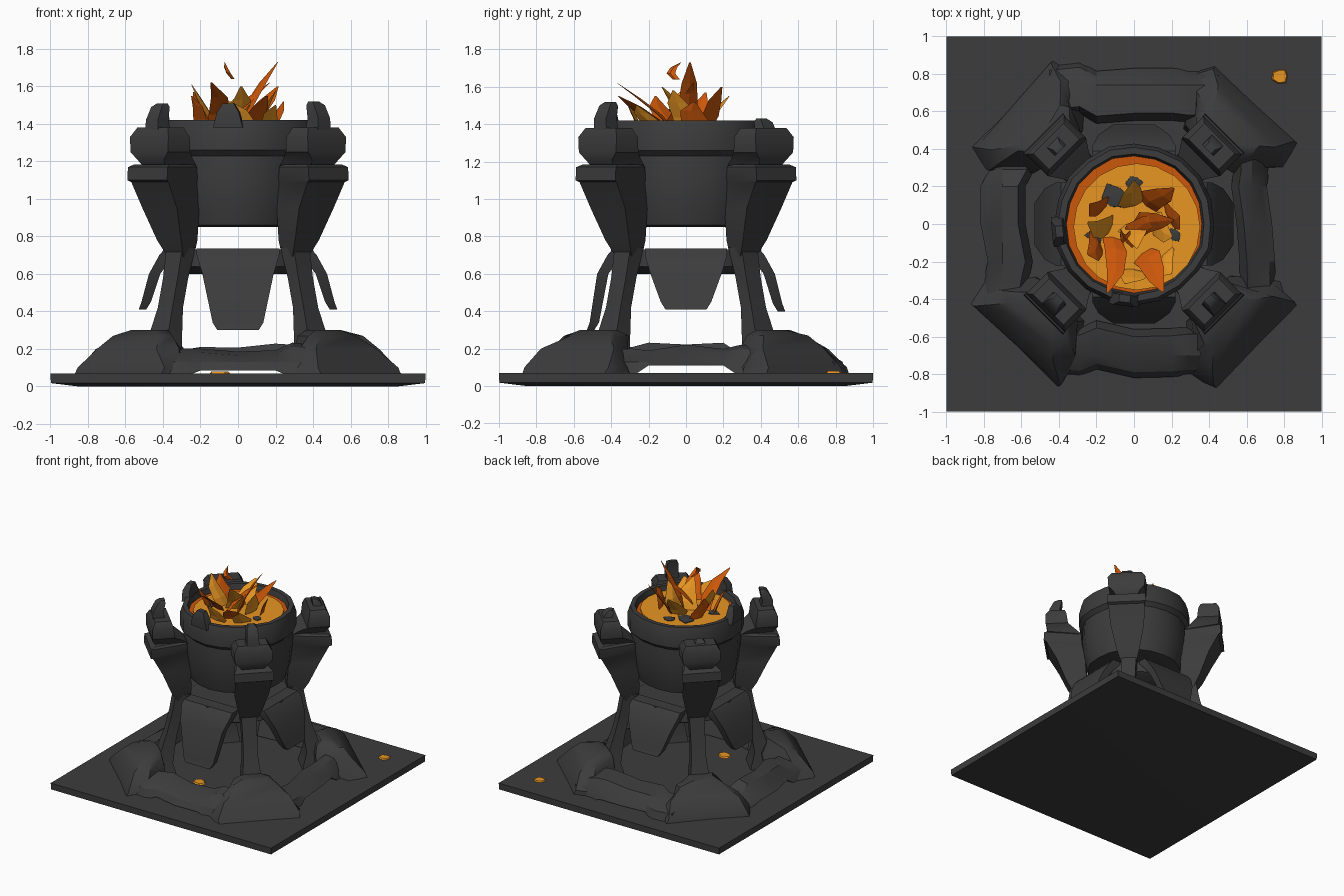
import bpy, bmesh, math, random
from mathutils import Vector

if "Cube" in bpy.data.objects:
    bpy.data.objects.remove(bpy.data.objects["Cube"])

random.seed(4)


def material(name, rgb):
    m = bpy.data.materials.new(name)
    m.diffuse_color = (*rgb, 1)
    m.use_nodes = True
    m.node_tree.nodes["Principled BSDF"].inputs["Base Color"].default_value = m.diffuse_color
    return m


STONE = material("dark stone", (0.045, 0.045, 0.046))
BRIGHT = material("bright orange", (0.82, 0.31, 0.017))
DEEP = material("deep orange", (0.60, 0.095, 0.003))


def polar(angle, r, t, z):
    """Point at radius r and sideways offset t, for a part facing the angle."""
    c, s = math.cos(angle), math.sin(angle)
    return Vector((r * c - t * s, r * s + t * c, z))


def loft(name, rings, mat, smooth=35):
    """Skin a stack of equal-length point rings and cap both ends."""
    bm = bmesh.new()
    rows = [[bm.verts.new(p) for p in ring] for ring in rings]
    n = len(rows[0])
    for a, b in zip(rows, rows[1:]):
        for i in range(n):
            bm.faces.new((a[i], a[(i + 1) % n], b[(i + 1) % n], b[i]))
    bm.faces.new(rows[0][::-1])
    bm.faces.new(rows[-1])
    bmesh.ops.recalc_face_normals(bm, faces=bm.faces)
    me = bpy.data.meshes.new(name)
    bm.to_mesh(me)
    bm.free()
    me.materials.append(mat)
    ob = bpy.data.objects.new(name, me)
    bpy.context.collection.objects.link(ob)
    if smooth:
        bpy.ops.object.select_all(action='DESELECT')
        ob.select_set(True)
        bpy.context.view_layer.objects.active = ob
        bpy.ops.object.shade_smooth_by_angle(angle=math.radians(smooth))
    return ob


def block(name, angle, sections, taper=1.0, mat=STONE):
    """Four-sided loft; each section is (radius, z, half depth, half width).
    Taper narrows the inner side."""
    rings = []
    for r, z, d, w in sections:
        rings.append([polar(angle, r + a * d, b * w * (taper if a < 0 else 1), z)
                      for a, b in ((-1, -1), (1, -1), (1, 1), (-1, 1))])
    return loft(name, rings, mat)


def disc(name, x, y, sections, sides, mat, wobble=0.0):
    rings = []
    k = [1 + random.uniform(-wobble, wobble) for _ in range(sides)]
    for r, z in sections:
        rings.append([(x + r * k[i] * math.cos(math.tau * i / sides),
                       y + r * k[i] * math.sin(math.tau * i / sides), z) for i in range(sides)])
    return loft(name, rings, mat)


# Square ground slab, bowed slightly underneath
block("base_slab", 0, [(0, 0, 0.85, 0.85), (0, 0.018, 0.998, 0.998), (0, 0.07, 1, 1)])

# Four corner legs with rock mounds, brackets and heads
HORN_TOP = (1.43, 1.40, 1.51, 1.52)
for k in range(4):
    a = math.pi / 4 + k * math.pi / 2
    levels = [
        (0.03, [(0.93, 0.32), (0.78, 0.36), (0.54, 0.17)]),
        (0.10, [(0.90, 0.31), (0.77, 0.33), (0.55, 0.16)]),
        (0.20, [(0.82, 0.23), (0.73, 0.25), (0.56, 0.13)]),
        (0.27, [(0.75, 0.15), (0.70, 0.17), (0.57, 0.11)]),
        (0.30, [(0.68, 0.08), (0.65, 0.09), (0.59, 0.07)])]
    rings = []
    for z, half in levels:
        pts = half + [(r, -t) for r, t in half[::-1]]
        rings.append([polar(a, r + random.uniform(-.025, .025), t + random.uniform(-.03, .03), z)
                      for r, t in pts])
    loft("rock_mound", rings, STONE)
    block("leg", a, [(0.57, 0.07, 0.10, 0.10), (0.565, 0.20, 0.06, 0.08),
                     (0.51, 0.42, 0.04, 0.055), (0.47, 0.58, 0.04, 0.055),
                     (0.43, 0.74, 0.05, 0.06)])
    block("bracket", a, [(0.42, 0.69, 0.05, 0.06), (0.44, 0.78, 0.08, 0.09),
                         (0.48, 0.95, 0.11, 0.13), (0.53, 1.09, 0.135, 0.14),
                         (0.54, 1.10, 0.145, 0.15), (0.54, 1.17, 0.14, 0.15),
                         (0.53, 1.185, 0.12, 0.13)], 0.6)
    block("bracket_head", a, [(0.51, 1.17, 0.12, 0.08), (0.55, 1.21, 0.11, 0.10),
                              (0.585, 1.25, 0.085, 0.14), (0.59, 1.33, 0.08, 0.145),
                              (0.585, 1.38, 0.06, 0.115)])
    top = HORN_TOP[k]
    block("head_horn", a, [(0.60, 1.33, 0.05, 0.05), (0.61, top - .09, 0.04, 0.045),
                           (0.585, top - 0.02, 0.03, 0.04), (0.57, top, 0.015, 0.025)])

# Broken rock ridges between the mounds: front, right, back, left (raised in the middle)
for angle, r0, r1, lift in ((-90, .54, .80, .085), (0, .54, .73, .11),
                            (90, .56, .84, .085), (180, .56, .80, .11)):
    a = math.radians(angle)
    rings = []
    for t in (-0.45, -0.29, -0.2, 0.0, 0.2, 0.29, 0.45):
        h = random.uniform(0.17, 0.235)
        e = random.uniform(-0.03, 0.03)
        low = lift if abs(t) < 0.25 else 0.05
        rings.append([polar(a, r, t, z) for r, z in
                      ((r0 + e, low), (r0 + .04 + e, h), (r1 - .10, h - .02),
                       (r1 - .03 + e, 0.13), (r1 + e, low))])
    loft("rock_ridge", rings, STONE, 25)

# Ring under the bowl and its four hanging flaps
disc("support_ring", 0, 0, [(0.33, 0.60), (0.41, 0.64), (0.40, 0.73)], 16, STONE)
for angle, low in ((-90, 0.30), (0, 0.41), (90, 0.40), (180, 0.41)):
    a = math.radians(angle)
    block("hanging_flap", a, [(0.51, low, 0.02, 0.11), (0.49, low + .04, 0.025, 0.135),
                              (0.445, 0.60, 0.03, 0.19), (0.38, 0.70, 0.04, 0.22),
                              (0.34, 0.735, 0.05, 0.22)])

# Fire bowl with a thin rolled lip
disc("fire_bowl", 0, 0, [(0.30, 0.85), (0.36, 0.86), (0.39, 0.97), (0.405, 1.12), (0.40, 1.23),
                         (0.43, 1.26), (0.43, 1.36), (0.41, 1.42), (0.375, 1.42), (0.355, 1.34)],
     20, STONE, 0.015)

# Knobs standing on the lip
for x, y in ((-0.05, -0.40), (-0.40, -0.04)):
    block("lip_knob", math.atan2(y, x), [(0.40, 1.38, 0.035, 0.08), (0.41, 1.46, 0.03, 0.06),
                                         (0.40, 1.51, 0.02, 0.03)])

# Glowing bed, its darker rim, and coals
disc("ember_rim", 0, 0, [(0.362, 1.34), (0.368, 1.375)], 20, DEEP)
disc("ember_bed", 0.015, -0.015, [(0.338, 1.35), (0.338, 1.385)], 20, BRIGHT)
for x, y, r in ((-.10, .14, .08), (.0, .22, .045), (-.21, -.06, .05), (.22, -.06, .04)):
    disc("coal", x, y, [(r, 1.36), (r * .9, 1.39), (r * .5, 1.395)], 6, STONE, 0.3)


# Flames: broad bent blades (x, y, heading, run, tip height, half width)
def flame(name, x, y, heading, run, tip, width, mat, base=1.36):
    h = math.radians(heading)
    d = Vector((math.cos(h), math.sin(h), 0))
    s = Vector((-d.y, d.x, 0))
    rings = []
    for f, w in ((0, 0.8), (0.35, 1), (0.7, 0.75), (1, 0.08)):
        p = Vector((x, y, base + (tip - base) * f)) + d * run * f ** 1.3
        p += s * 0.03 * math.sin(f * 4 + x * 9)
        rings.append([p + s * width * w, p + d * 0.012 * w, p - s * width * w, p - d * 0.012 * w])
    loft(name, rings, mat, 0)


FLAMES = [
    (0.02, -.04, 25, .20, 1.73, .06, DEEP), (-.10, -.06, 262, .31, 1.62, .06, DEEP),
    (.02, -.16, 310, .24, 1.55, .07, DEEP), (-.12, -.02, 165, .13, 1.61, .06, BRIGHT),
    (.08, .08, 50, .17, 1.60, .07, DEEP), (.10, -.02, 350, .11, 1.58, .07, BRIGHT),
    (-.05, -.10, 35, .26, 1.62, .05, DEEP), (-.18, -.10, 210, .09, 1.55, .07, DEEP),
    (.02, .10, 110, .13, 1.55, .07, BRIGHT), (-.16, .08, 150, .08, 1.57, .06, DEEP),
    (.14, -.18, 320, .10, 1.50, .07, BRIGHT), (-.02, -.24, 265, .08, 1.52, .08, BRIGHT),
    (.18, .04, 20, .06, 1.52, .08, DEEP), (-.04, .0, 300, .14, 1.60, .07, BRIGHT)]
for *spec, mat in FLAMES:
    flame("flame", *spec, mat)
flame("loose_spark", -.03, -.06, 160, .05, 1.73, .025, DEEP, 1.64)

# Fallen embers on the ground
for x, y, r in ((.78, .79, .042), (-.10, -.36, .05)):
    disc("fallen_ember", x, y, [(r, .065), (r * .8, .08)], 7, BRIGHT, 0.25)
